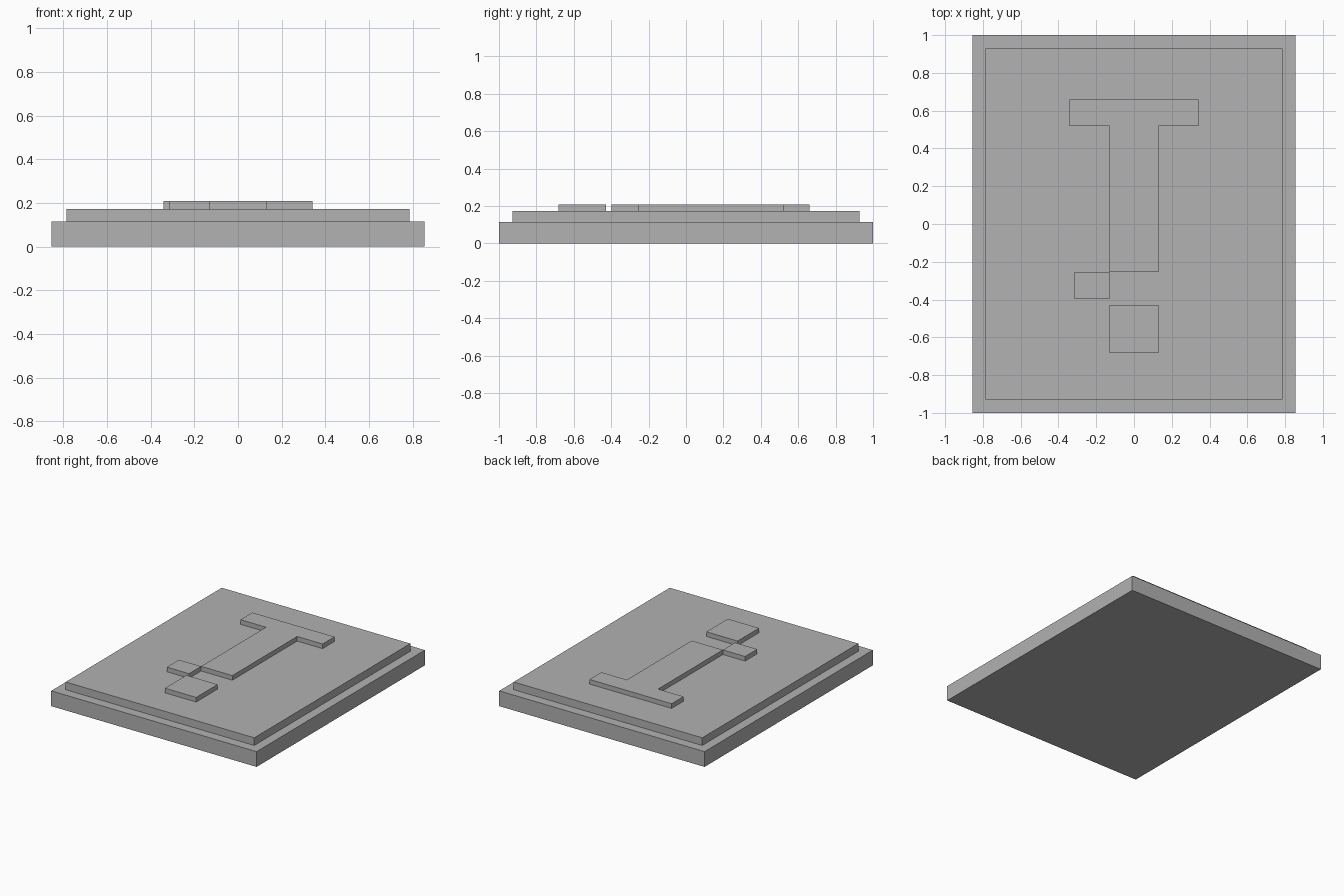
import bpy
import bmesh

cube = bpy.data.objects.get("Cube")
if cube:
    bpy.data.objects.remove(cube, do_unlink=True)

# One plain grey for the whole model
grey = bpy.data.materials.new("plain_grey")
grey.use_nodes = True
colour = (0.445, 0.445, 0.445, 1)
grey.diffuse_color = colour
grey.node_tree.nodes["Principled BSDF"].inputs["Base Color"].default_value = colour


def extrude_outline(name, outline, bottom, top):
    """Raise a flat outline (counter-clockwise) into a slab."""
    bm = bmesh.new()
    face = bm.faces.new([bm.verts.new((x, y, bottom)) for x, y in outline])
    raised = bmesh.ops.extrude_face_region(bm, geom=[face], use_keep_orig=True)
    for vert in raised["geom"]:
        if isinstance(vert, bmesh.types.BMVert):
            vert.co.z = top
    bmesh.ops.recalc_face_normals(bm, faces=bm.faces[:])
    mesh = bpy.data.meshes.new(name)
    bm.to_mesh(mesh)
    bm.free()
    mesh.materials.append(grey)
    obj = bpy.data.objects.new(name, mesh)
    bpy.context.collection.objects.link(obj)
    return obj


def rectangle(x0, x1, y0, y1):
    return [(x0, y0), (x1, y0), (x1, y1), (x0, y1)]


BASE_TOP, PLATE_TOP, RELIEF_TOP = 0.115, 0.173, 0.208
STEM = 0.13

# Stepped slab
extrude_outline("base_slab", rectangle(-0.855, 0.855, -1, 1), 0, BASE_TOP)
extrude_outline("upper_plate", rectangle(-0.785, 0.785, -0.928, 0.928),
                BASE_TOP, PLATE_TOP)

# Raised relief: stem with a crossbar, a side block and a separate square
stem_outline = [(-STEM, -0.253), (STEM, -0.253), (STEM, 0.518), (0.342, 0.518),
                (0.342, 0.659), (-0.342, 0.659), (-0.342, 0.518), (-STEM, 0.518)]
extrude_outline("raised_stem_and_bar", stem_outline, PLATE_TOP, RELIEF_TOP)
extrude_outline("raised_side_block", rectangle(-0.315, -STEM, -0.397, -0.253),
                PLATE_TOP, RELIEF_TOP)
extrude_outline("raised_square", rectangle(-STEM, STEM, -0.683, -0.428),
                PLATE_TOP, RELIEF_TOP)
